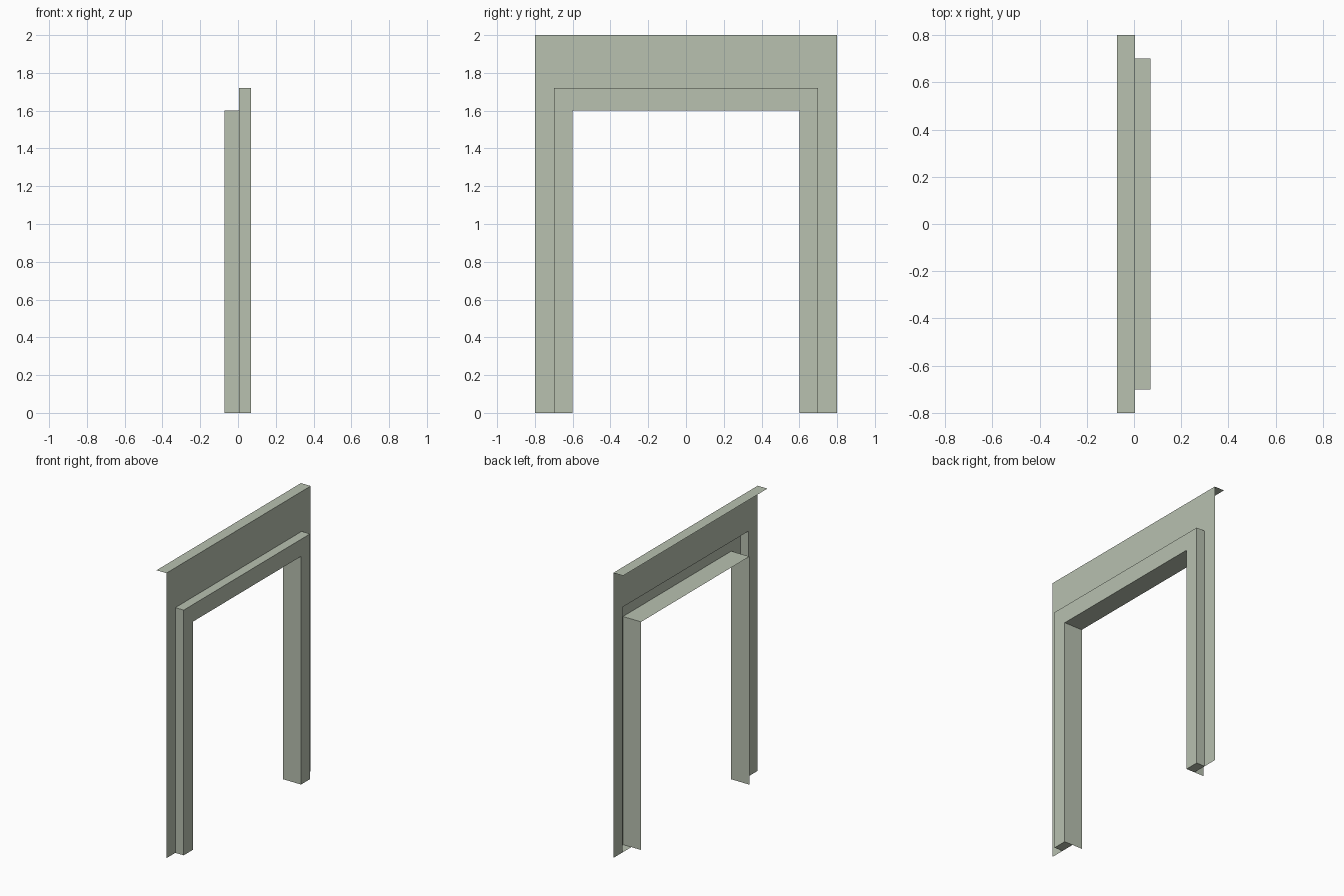
import bpy

if "Cube" in bpy.data.objects:
    bpy.data.objects.remove(bpy.data.objects["Cube"])

sage = bpy.data.materials.new("sage_paint")
sage.diffuse_color = (0.479, 0.533, 0.434, 1)
sage.use_nodes = True
sage.node_tree.nodes["Principled BSDF"].inputs["Base Color"].default_value = sage.diffuse_color

BACK, WALL, FRONT = -0.072, 0.004, 0.069      # depths along x
INNER, OUTER, EDGE = (0.6, 1.6), (0.7, 1.72), (0.8, 2.0)  # half width, height


def make(name, verts, faces):
    mesh = bpy.data.meshes.new(name)
    mesh.from_pydata(verts, [], faces)
    mesh.materials.append(sage)
    obj = bpy.data.objects.new(name, mesh)
    bpy.context.collection.objects.link(obj)


def arch(name, profile):
    """Sweep (depth, (half width, height)) points up, across and down the opening."""
    n = len(profile)
    verts = []
    for side, up in ((-1, 0), (-1, 1), (1, 1), (1, 0)):
        verts += [(x, side * w, up * h) for x, (w, h) in profile]
    faces = [(j * n + i, (j + 1) * n + i, (j + 1) * n + i + 1, j * n + i + 1)
             for j in range(3) for i in range(n - 1)]
    make(name, verts, faces)


def plate(name, x0, x1, y0, y1, z, up):
    verts = [(x0, y0, z), (x1, y0, z), (x1, y1, z), (x0, y1, z)]
    make(name, verts, [(0, 1, 2, 3) if up else (3, 2, 1, 0)])


# Jamb lining and raised casing around the opening
arch("door_casing", [(BACK, INNER), (FRONT, INNER), (FRONT, OUTER), (WALL, OUTER)])
# Flat wall panel behind the casing
arch("wall_panel", [(WALL, OUTER), (WALL, EDGE)])
# Ledge along the top
plate("top_ledge", BACK, WALL, -EDGE[0], EDGE[0], EDGE[1], True)
# Undersides of the casing legs
plate("casing_foot_left", WALL, FRONT, -OUTER[0], -INNER[0], 0, False)
plate("casing_foot_right", WALL, FRONT, INNER[0], OUTER[0], 0, False)
